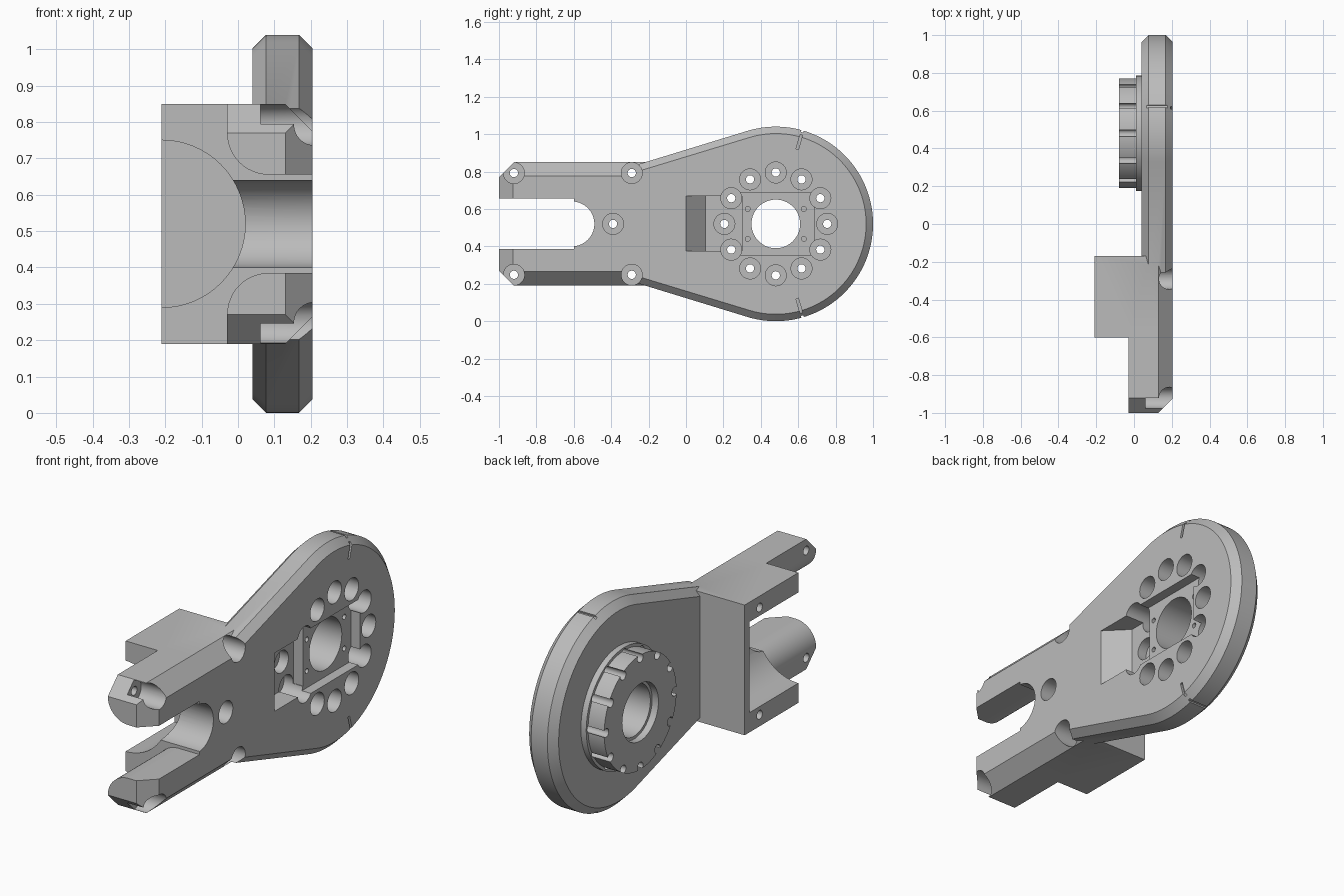
import bpy, bmesh
from math import sin, cos, pi, radians
from mathutils import Vector, Matrix

cube = bpy.data.objects.get("Cube")
if cube:
    bpy.data.objects.remove(cube)

MID = 0.52          # height of the mirror plane
HUB = (0.48, MID)   # centre of the round end (y, z)

grey = bpy.data.materials.new("plain grey")
grey.use_nodes = True
grey.diffuse_color = (0.5, 0.5, 0.5, 1)
grey.node_tree.nodes["Principled BSDF"].inputs["Base Color"].default_value = (0.5, 0.5, 0.5, 1)


def loft(name, loops, planes=()):
    """Closed solid through matching loops; planes slice off corners."""
    bm = bmesh.new()
    rings = [[bm.verts.new(p) for p in loop] for loop in loops]
    n = len(rings[0])
    for a, b in zip(rings, rings[1:]):
        for i in range(n):
            j = (i + 1) % n
            bm.faces.new((a[i], a[j], b[j], b[i]))
    bm.faces.new(rings[0][::-1])
    bm.faces.new(rings[-1])
    for point, normal in planes:
        geom = bm.verts[:] + bm.edges[:] + bm.faces[:]
        cut = bmesh.ops.bisect_plane(bm, geom=geom, plane_co=point, plane_no=normal, clear_outer=True)
        edges = [e for e in cut["geom_cut"] if isinstance(e, bmesh.types.BMEdge)]
        bmesh.ops.contextual_create(bm, geom=edges)
    bmesh.ops.recalc_face_normals(bm, faces=bm.faces)
    mesh = bpy.data.meshes.new(name)
    bm.to_mesh(mesh)
    bm.free()
    mesh.materials.append(grey)
    obj = bpy.data.objects.new(name, mesh)
    bpy.context.collection.objects.link(obj)
    return obj


def circle(x, y, z, r, n=48):
    return [(x, y + r * cos(2 * pi * i / n), z + r * sin(2 * pi * i / n)) for i in range(n)]


def turned(name, y, z, steps, n=48):
    """Stepped cylinder along x from (x, radius) pairs."""
    return loft(name, [circle(x, y, z, r, n) for x, r in steps])


def box(name, x, y, z):
    return loft(name, [[(i, y[0], z[0]), (i, y[1], z[0]), (i, y[1], z[1]), (i, y[0], z[1])] for i in x])


def along_y(name, section, y0, y1, planes=()):
    return loft(name, [[(x, y, z) for x, z in section] for y in (y0, y1)], planes)


def combine(target, tool, operation):
    mod = target.modifiers.new("combine", "BOOLEAN")
    mod.operation, mod.solver, mod.object = operation, "EXACT", tool
    bpy.context.view_layer.objects.active = target
    bpy.ops.object.modifier_apply(modifier=mod.name)
    bpy.data.objects.remove(tool)


def flip(z, side):
    return MID + side * (z - MID)


# Chamfered teardrop plate
def teardrop(x, inset):
    r, tail = 0.52 - inset, 0.314 - inset
    a = radians(107.5)
    arc = [(x, HUB[0] + r * cos(-a + 2 * a * i / 96), MID + r * sin(-a + 2 * a * i / 96)) for i in range(97)]
    return arc + [(x, -0.27, MID + tail), (x, -0.27, MID - tail)]


body = loft("mounting_arm", [teardrop(0.04, 0.037), teardrop(0.077, 0),
                             teardrop(0.168, 0), teardrop(0.205, 0.037)])

# Round boss with its collar
parts = [turned("boss", *HUB, [(-0.08, 0.29), (0.01, 0.29), (0.01, 0.305), (0.06, 0.305)], 96)]

# Clamp block
half = [(-0.21, 0.85), (0.13, 0.85), (0.205, 0.775)]
parts.append(along_y("clamp_block", half + [(x, flip(z, -1)) for x, z in reversed(half)], -0.6, -0.17))

# Two fork prongs with rounded inner corners and bevelled tips
prong = [(-0.03, 0.85), (0.13, 0.85), (0.205, 0.775), (0.205, 0.655)]
prong += [(0.085 - 0.115 * sin(t * pi / 24), 0.77 - 0.115 * cos(t * pi / 24)) for t in range(13)]
for side in (1, -1):
    tips = [((0.13, -1, MID), (1, -1, 0)), ((0, -0.92, flip(0.85, side)), (0, -1, side))]
    parts.append(along_y("fork_prong", [(x, flip(z, side)) for x, z in prong], -1, -0.58, tips))

for part in parts:
    combine(body, part, "UNION")

cutters = []

# Round saddle in the block and rounded slot end
saddle = [(-0.21 + 0.23 * cos(i * pi / 32), MID + 0.23 * sin(i * pi / 32)) for i in range(64)]
cutters.append(along_y("saddle_cut", saddle, -0.7, -0.21))
cutters.append(turned("slot_cut", -0.61, MID, [(-0.15, 0.12), (0.3, 0.12)], 64))

# Sloped cable pocket and square seat
z0, z1 = 0.375, 0.67
ramp = [(0.255, -0.05), (0.1, 0.105), (0.1, 0.3), (0.255, 0.3)]
cutters.append(loft("pocket_cut", [[(x, y, z) for x, y in ramp] for z in (z0, z1)]))
cutters.append(box("seat_cut", (0.155, 0.3), (0.29, 0.685), (0.355, 0.685)))

# Centre bore and bearing recess
cutters.append(turned("bore_cut", *HUB, [(-0.2, 0.145), (-0.045, 0.145), (-0.045, 0.13), (0.3, 0.13)], 64))


def screw(y, z, floor):
    cutters.append(turned("screw_cut", y, z, [(-0.3, 0.022), (floor, 0.022), (floor, 0.056), (0.3, 0.056)], 32))


# Ring of twelve counterbored screw holes
for i in range(12):
    a = i * pi / 6
    screw(HUB[0] + 0.275 * cos(a), MID + 0.275 * sin(a), 0.05)

# Fork and block screw holes
screw(-0.39, MID, 0.13)
for side in (1, -1):
    for y in (-0.92, -0.29):
        screw(y, flip(0.792, side), 0.062)
    # Small seat holes
    for y in (-0.15, 0.15):
        cutters.append(turned("pin_cut", HUB[0] + y, MID + side * 0.08, [(0.06, 0.013), (0.2, 0.013)], 16))
    # Alignment slits on the face and rim
    spin = Matrix.Rotation(side * radians(74), 4, "X")
    place = Matrix.Translation(Vector((0, *HUB))) @ spin
    for xs, rs in (((0.192, 0.3), (0.415, 0.6)), ((0, 0.25), (0.51, 0.6))):
        slit = box("slit_cut", xs, rs, (-0.007, 0.007))
        slit.data.transform(place)
        cutters.append(slit)

for cutter in cutters:
    cutter.hide_render = True
    combine(body, cutter, "DIFFERENCE")

# Smooth round walls, keep machined edges sharp
bpy.ops.object.select_all(action="DESELECT")
body.select_set(True)
bpy.context.view_layer.objects.active = body
bpy.ops.object.shade_smooth_by_angle(angle=radians(25))
